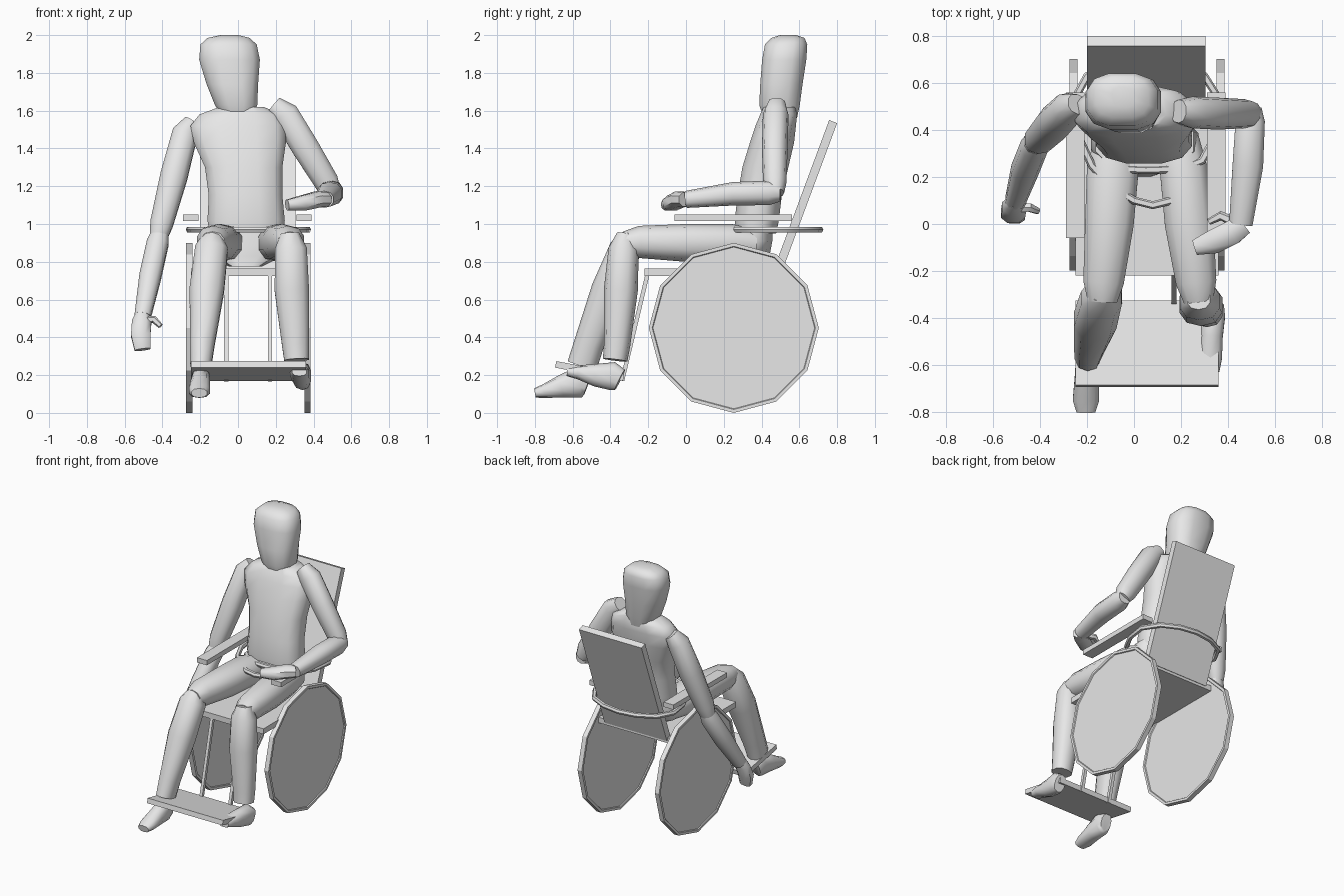
import bpy, math
from mathutils import Vector, Matrix

grey = bpy.data.materials.new("plain_grey")
grey.diffuse_color = (0.8, 0.8, 0.8, 1)


def make(name, verts, faces, smooth=False):
    me = bpy.data.meshes.new(name)
    me.from_pydata(verts, [], faces)
    me.materials.append(grey)
    ob = bpy.data.objects.new(name, me)
    bpy.context.collection.objects.link(ob)
    bpy.ops.object.select_all(action='DESELECT')
    ob.select_set(True)
    bpy.context.view_layer.objects.active = ob
    bpy.ops.object.mode_set(mode='EDIT')
    bpy.ops.mesh.select_all(action='SELECT')
    bpy.ops.mesh.normals_make_consistent(inside=False)
    bpy.ops.object.mode_set(mode='OBJECT')
    if smooth:
        bpy.ops.object.shade_smooth_by_angle(angle=math.radians(50))
    return ob


def loft(name, rings, n=10, ref=(1, 0, 0), level=False, power=0.85, closed=False):
    """Skin over rings (x, y, z, half width, half depth); level keeps rings horizontal."""
    pts = [Vector(r[:3]) for r in rings]
    k = len(pts)
    verts, faces = [], []
    for i, r in enumerate(rings):
        if level:
            t = Vector((0, 0, 1))
        elif closed:
            t = (pts[(i + 1) % k] - pts[i - 1]).normalized()
        else:
            t = (pts[min(i + 1, k - 1)] - pts[max(i - 1, 0)]).normalized()
        u = Vector(ref)
        u = (u - t * u.dot(t)).normalized()
        v = t.cross(u)
        for j in range(n):
            a = 2 * math.pi * (j + 0.5) / n
            c, s = math.cos(a), math.sin(a)
            c = math.copysign(abs(c) ** power, c)
            s = math.copysign(abs(s) ** power, s)
            verts.append(pts[i] + u * c * r[3] + v * s * r[4])
    for i in range(k if closed else k - 1):
        m = (i + 1) % k
        for j in range(n):
            q = (j + 1) % n
            faces.append((i * n + j, i * n + q, m * n + q, m * n + j))
    if not closed:
        faces += [tuple(range(n)), tuple(range((k - 1) * n, k * n))]
    return make(name, verts, faces, True)


def slab(name, x0, x1, a, b, thick):
    """Board spanning x0..x1 whose centre line runs from a to b in the (y, z) plane."""
    a, b = Vector(a), Vector(b)
    d = (b - a).normalized()
    nrm = Vector((-d.y, d.x)) * thick / 2
    prof = [a - nrm, b - nrm, b + nrm, a + nrm]
    verts = [(x, p.x, p.y) for x in (x0, x1) for p in prof]
    faces = [(0, 1, 2, 3), (4, 5, 6, 7)] + [(i, (i + 1) % 4, 4 + (i + 1) % 4, 4 + i) for i in range(4)]
    return make(name, verts, faces)


def wheel(name, x):
    # twelve-sided rim with a slightly recessed disc
    prof = [(-0.017, 0.432), (-0.017, 0.45), (0.017, 0.45), (0.017, 0.432), (0.011, 0.428), (-0.011, 0.428)]
    n, k = 12, len(prof)
    verts, faces = [], []
    for i in range(n):
        a = 2 * math.pi * i / n
        verts += [(x + px, 0.253 + r * math.cos(a), 0.45 + r * math.sin(a)) for px, r in prof]
    for i in range(n):
        m = (i + 1) % n
        for j in range(k - 1):
            faces.append((i * k + j, i * k + j + 1, m * k + j + 1, m * k + j))
        faces.append((i * k + 5, i * k, m * k, m * k + 5))
    faces = [f for f in faces if not all(v % k in (4, 5) for v in f)]
    faces += [tuple(i * k + 4 for i in range(n)), tuple(i * k + 5 for i in range(n))]
    return make(name, verts, faces)


# ---- chair ----
wheel("right_wheel", 0.368)
wheel("left_wheel", -0.257)
slab("seat", -0.25, 0.36, (-0.22, 0.745), (0.5, 0.745), 0.04)
slab("backrest", -0.2, 0.305, (0.485, 0.75), (0.779, 1.542), 0.045)
slab("footrest", -0.25, 0.36, (-0.69, 0.257), (-0.33, 0.187), 0.035)
for side, x in (("left", -0.062), ("right", 0.17)):
    slab(side + "_footrest_post", x - 0.011, x + 0.011, (-0.205, 0.73), (-0.338, 0.17), 0.022)
for side, x in (("left", -0.25), ("right", 0.35)):
    slab(side + "_armrest", x - 0.04, x + 0.04, (-0.06, 1.033), (0.56, 1.033), 0.035)

# ---- strap around waist and backrest ----
strap = [(0.16, 0.1), (0.08, 0.08), (0, 0.1), (-0.1, 0.16), (-0.18, 0.25), (-0.24, 0.38), (-0.26, 0.52),
         (-0.2, 0.63), (-0.08, 0.69), (0.05, 0.71), (0.18, 0.69), (0.3, 0.63), (0.37, 0.52),
         (0.35, 0.38), (0.29, 0.27), (0.2, 0.235), (0.05, 0.23), (-0.15, 0.24)]
loft("strap", [(x, y, 0.97, 0.017, 0.017) for x, y in strap], 6, (0, 0, 1))

# ---- body ----
loft("head", [(0, 0.5, 1.56, 0.08, 0.09), (-0.01, 0.495, 1.63, 0.115, 0.11), (-0.03, 0.505, 1.74, 0.14, 0.115),
              (-0.045, 0.52, 1.87, 0.165, 0.12), (-0.05, 0.53, 1.95, 0.153, 0.115),
              (-0.05, 0.54, 1.985, 0.115, 0.09), (-0.045, 0.54, 2.0, 0.05, 0.045)], 12, level=True, power=0.75)
loft("torso", [(0.045, 0.37, 0.95, 0.2, 0.11), (0.043, 0.375, 1.02, 0.21, 0.12), (0.04, 0.39, 1.15, 0.2, 0.12),
               (0.03, 0.42, 1.3, 0.21, 0.125), (0.01, 0.455, 1.43, 0.25, 0.12), (0.0, 0.475, 1.52, 0.258, 0.11),
               (0.01, 0.49, 1.58, 0.22, 0.1), (0.02, 0.495, 1.62, 0.12, 0.085)], 12, level=True, power=0.75)
loft("pelvis", [(0.04, 0.3, 0.775, 0.09, 0.1), (0.04, 0.33, 0.83, 0.2, 0.115), (0.045, 0.345, 0.91, 0.235, 0.115),
                (0.045, 0.35, 0.98, 0.215, 0.11)], 12, level=True, power=0.75)

# ---- legs ----
loft("left_thigh", [(-0.08, 0.36, 0.89, 0.09, 0.08), (-0.09, 0.24, 0.9, 0.115, 0.1), (-0.105, 0, 0.9, 0.108, 0.1),
                    (-0.13, -0.25, 0.905, 0.09, 0.085), (-0.135, -0.33, 0.9, 0.065, 0.06)])
loft("right_thigh", [(0.19, 0.36, 0.89, 0.09, 0.08), (0.21, 0.24, 0.9, 0.105, 0.1), (0.235, 0, 0.9, 0.108, 0.1),
                     (0.265, -0.25, 0.905, 0.09, 0.085), (0.275, -0.33, 0.9, 0.065, 0.06)])
loft("left_shin", [(-0.135, -0.29, 0.94, 0.05, 0.045), (-0.14, -0.32, 0.87, 0.09, 0.085),
                   (-0.165, -0.41, 0.65, 0.095, 0.092), (-0.19, -0.515, 0.36, 0.068, 0.08),
                   (-0.197, -0.55, 0.25, 0.058, 0.08)])
loft("right_shin", [(0.275, -0.32, 0.95, 0.05, 0.045), (0.28, -0.33, 0.87, 0.088, 0.08),
                    (0.285, -0.345, 0.65, 0.095, 0.09), (0.305, -0.365, 0.36, 0.075, 0.07),
                    (0.31, -0.375, 0.28, 0.068, 0.065)])
loft("left_foot", [(-0.195, -0.52, 0.15, 0.04, 0.06), (-0.197, -0.56, 0.165, 0.052, 0.085),
                   (-0.2, -0.66, 0.14, 0.055, 0.06), (-0.205, -0.75, 0.115, 0.058, 0.037),
                   (-0.205, -0.8, 0.105, 0.042, 0.025)])
loft("right_foot", [(0.345, -0.35, 0.175, 0.04, 0.06), (0.34, -0.39, 0.195, 0.05, 0.075),
                    (0.33, -0.48, 0.2, 0.05, 0.06), (0.325, -0.57, 0.215, 0.052, 0.037),
                    (0.325, -0.63, 0.22, 0.04, 0.025)])

# ---- arms ----
loft("left_upper_arm", [(-0.24, 0.51, 1.535, 0.05, 0.045), (-0.28, 0.49, 1.48, 0.07, 0.07),
                        (-0.34, 0.43, 1.25, 0.075, 0.075), (-0.405, 0.36, 1.0, 0.063, 0.063),
                        (-0.42, 0.345, 0.935, 0.05, 0.05)])
loft("left_forearm", [(-0.41, 0.355, 0.96, 0.045, 0.045), (-0.425, 0.33, 0.9, 0.06, 0.06),
                      (-0.465, 0.23, 0.72, 0.06, 0.06), (-0.505, 0.1, 0.51, 0.045, 0.045)])
loft("left_hand", [(-0.505, 0.1, 0.53, 0.035, 0.035), (-0.51, 0.075, 0.48, 0.055, 0.04),
                   (-0.515, 0.045, 0.41, 0.055, 0.045), (-0.505, 0.03, 0.335, 0.045, 0.03)], 8)
loft("left_thumb", [(-0.49, 0.07, 0.49, 0.022, 0.022), (-0.445, 0.07, 0.495, 0.02, 0.02),
                    (-0.41, 0.055, 0.46, 0.014, 0.014)], 6, (0, 1, 0))
loft("right_upper_arm", [(0.19, 0.48, 1.63, 0.05, 0.05), (0.25, 0.475, 1.58, 0.075, 0.068),
                         (0.36, 0.47, 1.4, 0.075, 0.068), (0.47, 0.47, 1.22, 0.068, 0.062),
                         (0.5, 0.47, 1.165, 0.05, 0.05)])
loft("right_forearm", [(0.5, 0.5, 1.165, 0.045, 0.045), (0.495, 0.44, 1.165, 0.065, 0.065),
                       (0.485, 0.25, 1.16, 0.068, 0.062), (0.455, 0, 1.13, 0.052, 0.045)])
loft("right_hand", [(0.465, 0.0, 1.13, 0.04, 0.05), (0.42, -0.035, 1.13, 0.045, 0.055),
                    (0.34, -0.075, 1.11, 0.043, 0.055), (0.26, -0.1, 1.1, 0.03, 0.035)], 8, (0, 0, 1))
loft("right_thumb", [(0.41, 0.015, 1.12, 0.022, 0.022), (0.37, 0.035, 1.115, 0.02, 0.02),
                     (0.32, 0.01, 1.1, 0.014, 0.014)], 6, (0, 0, 1))
